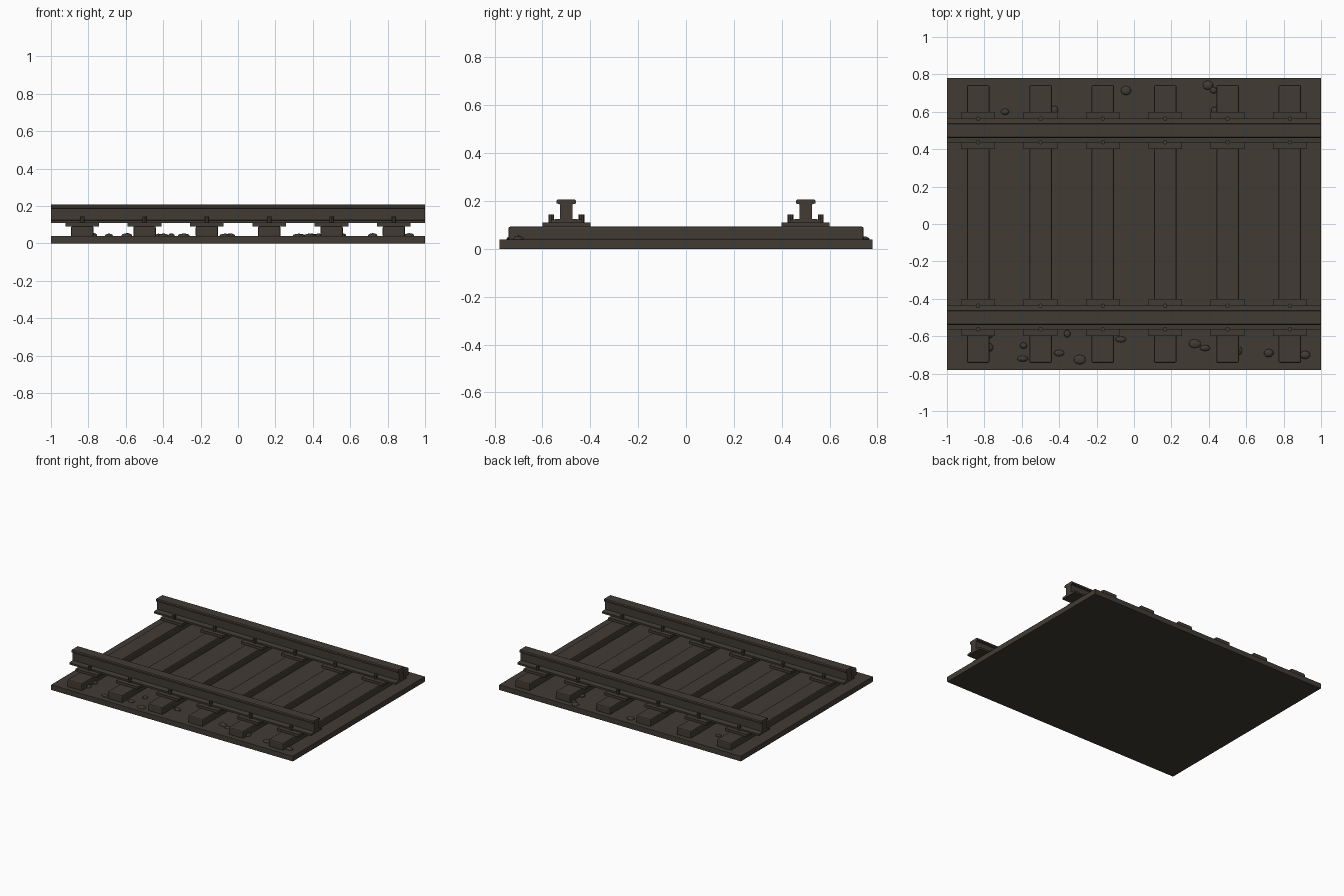
import bpy, bmesh, random
from mathutils import Matrix

if "Cube" in bpy.data.objects:
    bpy.data.objects.remove(bpy.data.objects["Cube"])

random.seed(4)
mat = bpy.data.materials.new("dark brown grey")
mat.diffuse_color = (0.053, 0.044, 0.034, 1)
mat.use_nodes = True
mat.node_tree.nodes["Principled BSDF"].inputs["Base Color"].default_value = mat.diffuse_color


def finish(name, bm, bevel=0):
    bmesh.ops.recalc_face_normals(bm, faces=bm.faces)
    me = bpy.data.meshes.new(name)
    bm.to_mesh(me)
    bm.free()
    me.materials.append(mat)
    ob = bpy.data.objects.new(name, me)
    bpy.context.collection.objects.link(ob)
    if bevel:
        m = ob.modifiers.new("bevel", 'BEVEL')
        m.width, m.segments = bevel, 2
    return ob


def box(name, x, y, z0, z1, sx, sy, bevel=0):
    bm = bmesh.new()
    bmesh.ops.create_cube(bm, size=1, matrix=Matrix.Translation((x, y, (z0 + z1) / 2))
                          @ Matrix.Diagonal((sx, sy, z1 - z0, 1)))
    return finish(name, bm, bevel)


# Ballast bed
box("ballast_bed", 0, 0, 0, 0.04, 2, 1.56, 0.002)

# Rails: I-shaped profile (half width, height) swept along x
half = [(0.065, 0.109), (0.065, 0.122), (0.026, 0.126), (0.026, 0.186),
        (0.041, 0.190), (0.041, 0.201), (0.035, 0.207)]
profile = half + [(-y, z) for y, z in reversed(half)]
for side, label in ((-1, "front"), (1, "back")):
    bm = bmesh.new()
    face = bm.faces.new([bm.verts.new((-1, side * 0.5 + y, z)) for y, z in profile])
    ext = bmesh.ops.extrude_face_region(bm, geom=[face], use_keep_orig=True)
    bmesh.ops.translate(bm, vec=(2, 0, 0),
                        verts=[v for v in ext["geom"] if isinstance(v, bmesh.types.BMVert)])
    finish(label + "_rail", bm)

# Sleepers with tie plates and spikes
for i in range(6):
    x = -0.833 + i * 0.3333
    box(f"sleeper_{i}", x, 0, 0.035, 0.093, 0.12, 1.485, 0.008)
    for side in (-1, 1):
        box(f"tie_plate_{i}", x, side * 0.5, 0.091, 0.111, 0.18, 0.20)
        for edge in (-0.063, 0.063):
            bm = bmesh.new()
            bmesh.ops.create_cone(bm, cap_ends=True, segments=8, radius1=0.012, radius2=0.012,
                                  depth=0.034,
                                  matrix=Matrix.Translation((x, side * 0.5 + edge, 0.126)))
            finish(f"rail_spike_{i}", bm)

# Loose stones: x, y, x radius, y radius
stones = [(-.69, .60, .022, .017), (-.425, .61, .02, .022), (-.043, .714, .028, .025),
          (.395, .742, .028, .025), (.425, .715, .018, .018), (.43, .607, .018, .02),
          (-.78, -.66, .028, .024), (-.59, -.65, .02, .017), (-.595, -.72, .03, .016),
          (-.40, -.69, .028, .018), (-.357, -.587, .018, .02), (-.29, -.725, .033, .026),
          (-.07, -.617, .03, .016), (.325, -.64, .033, .024), (.38, -.663, .028, .016),
          (.555, -.677, .024, .026), (.72, -.69, .026, .022), (.915, -.70, .028, .022),
          (-.77, -.59, .018, .02)]
for x, y, rx, ry in stones:
    bm = bmesh.new()
    bmesh.ops.create_icosphere(bm, subdivisions=2, radius=1,
                               matrix=Matrix.Translation((x, y, 0.041))
                               @ Matrix.Diagonal((rx, ry, random.uniform(0.011, 0.015), 1)))
    finish("stone", bm)
